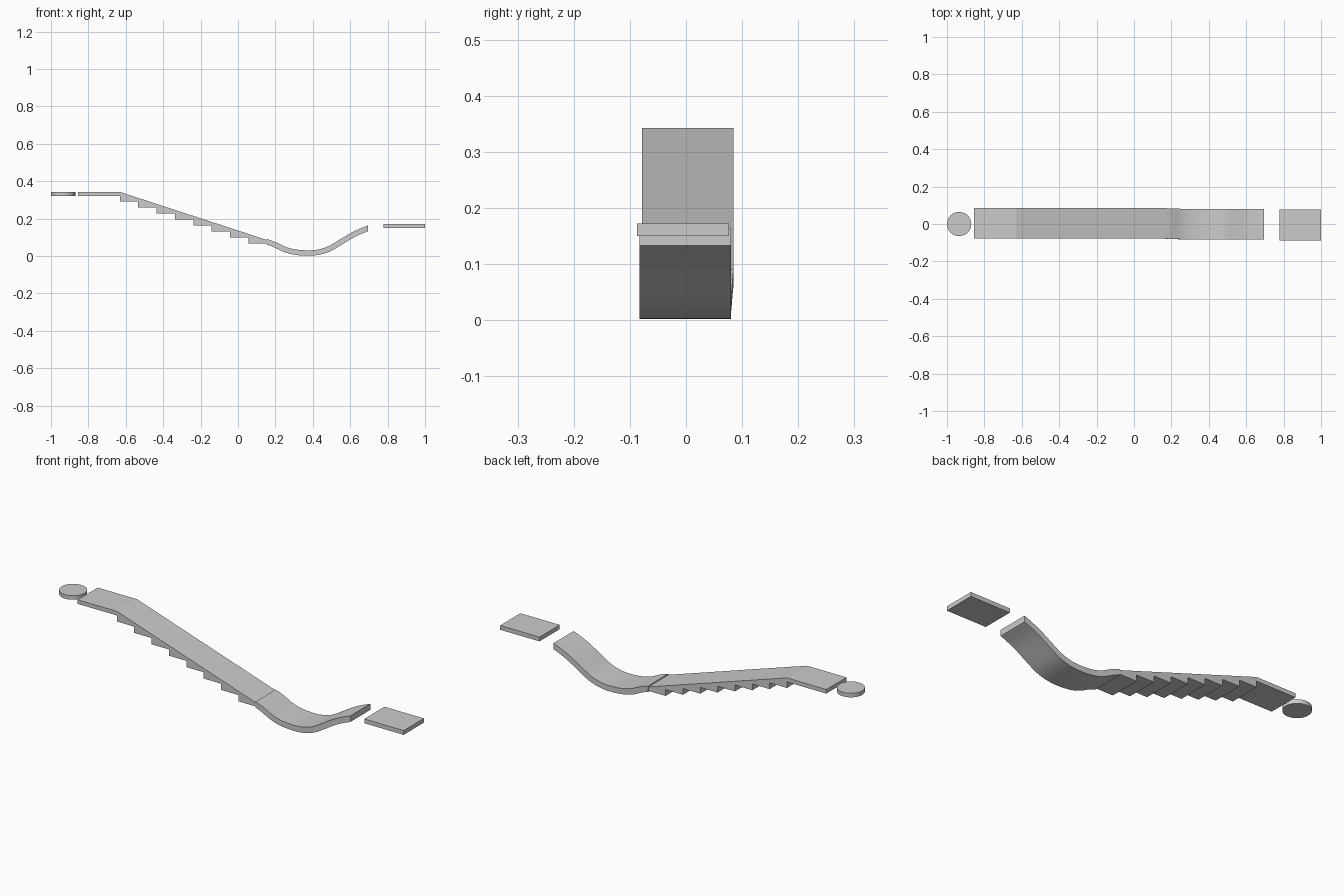
import bpy, bmesh
from mathutils import Vector

if "Cube" in bpy.data.objects:
    bpy.data.objects.remove(bpy.data.objects["Cube"])


def extrude_profile(name, pts, y0, y1):
    """Extrude an (x, z) outline along y."""
    bm = bmesh.new()
    face = bm.faces.new([bm.verts.new((x, y0, z)) for x, z in pts])
    ext = bmesh.ops.extrude_face_region(bm, geom=[face])
    moved = [v for v in ext["geom"] if isinstance(v, bmesh.types.BMVert)]
    bmesh.ops.translate(bm, verts=moved, vec=(0, y1 - y0, 0))
    return finish(name, bm)


def finish(name, bm):
    bmesh.ops.recalc_face_normals(bm, faces=bm.faces)
    me = bpy.data.meshes.new(name)
    bm.to_mesh(me)
    bm.free()
    ob = bpy.data.objects.new(name, me)
    bpy.context.collection.objects.link(ob)
    return ob


def smooth(ob):
    bpy.ops.object.select_all(action='DESELECT')
    ob.select_set(True)
    bpy.context.view_layer.objects.active = ob
    bpy.ops.object.shade_smooth_by_angle()


def spline(pts, steps=4):
    """Catmull-Rom curve through the points."""
    p = [Vector(q) for q in pts]
    p = [2 * p[0] - p[1]] + p + [2 * p[-1] - p[-2]]
    out = []
    for a, b, c, d in zip(p, p[1:], p[2:], p[3:]):
        for i in range(steps):
            t = i / steps
            out.append(0.5 * (2 * b + (c - a) * t + (2 * a - 5 * b + 4 * c - d) * t * t
                              + (3 * b - a - 3 * c + d) * t ** 3))
    return out + [p[-2]]


# Round start pad
bpy.ops.mesh.primitive_cylinder_add(vertices=48, radius=0.065, depth=0.021,
                                    location=(-0.935, 0, 0.3325))
pad = bpy.context.object
pad.name = "start_disc"
smooth(pad)

# Upper platform
extrude_profile("upper_platform",
                [(-0.855, 0.322), (-0.632, 0.322), (-0.632, 0.343), (-0.855, 0.343)],
                -0.078, 0.085)

# Ramp segments: sloped top, flat stepped underside
X0, DX, DZ = -0.632, 0.0983, 0.0321
for i in range(8):
    xa, xb = X0 + i * DX, X0 + (i + 1) * DX
    top = 0.343 - i * DZ
    bottom = 0.291 - i * DZ
    extrude_profile(f"ramp_segment_{i + 1}",
                    [(xa, bottom), (xb, bottom), (xb, top - DZ), (xa, top)], -0.078, 0.085)

# Curved dip: thick swept strip drifting slightly sideways
path = [(0.155, 0.091), (0.20, 0.075), (0.25, 0.051), (0.30, 0.037), (0.36, 0.031),
        (0.42, 0.034), (0.48, 0.051), (0.54, 0.086), (0.60, 0.122), (0.65, 0.146),
        (0.695, 0.164)]
bm = bmesh.new()
rings = []
curve = spline(path)
for i, p in enumerate(curve):
    tan = (curve[min(i + 1, len(curve) - 1)] - curve[max(i - 1, 0)]).normalized()
    inner = 0 < i < len(curve) - 1
    off = Vector((tan.y, -tan.x)) * 0.029 if inner else Vector((0, -0.031))
    q = p + off
    q.x = min(max(q.x, 0.155), 0.695)
    yc = 0.0035 - 0.005 * min((p.x - 0.155) / 0.13, 1)
    rings.append([bm.verts.new((v.x, yc + s * 0.0815, v.y))
                  for v, s in ((p, -1), (p, 1), (q, 1), (q, -1))])
for a, b in zip(rings, rings[1:]):
    for k in range(4):
        bm.faces.new((a[k], a[(k + 1) % 4], b[(k + 1) % 4], b[k]))
bm.faces.new(rings[0])
bm.faces.new(rings[-1])
bmesh.ops.remove_doubles(bm, verts=bm.verts, dist=1e-5)
smooth(finish("curved_dip", bm))

# Landing platform
extrude_profile("landing_platform",
                [(0.777, 0.150), (1.0, 0.150), (1.0, 0.172), (0.777, 0.172)],
                -0.087, 0.077)
